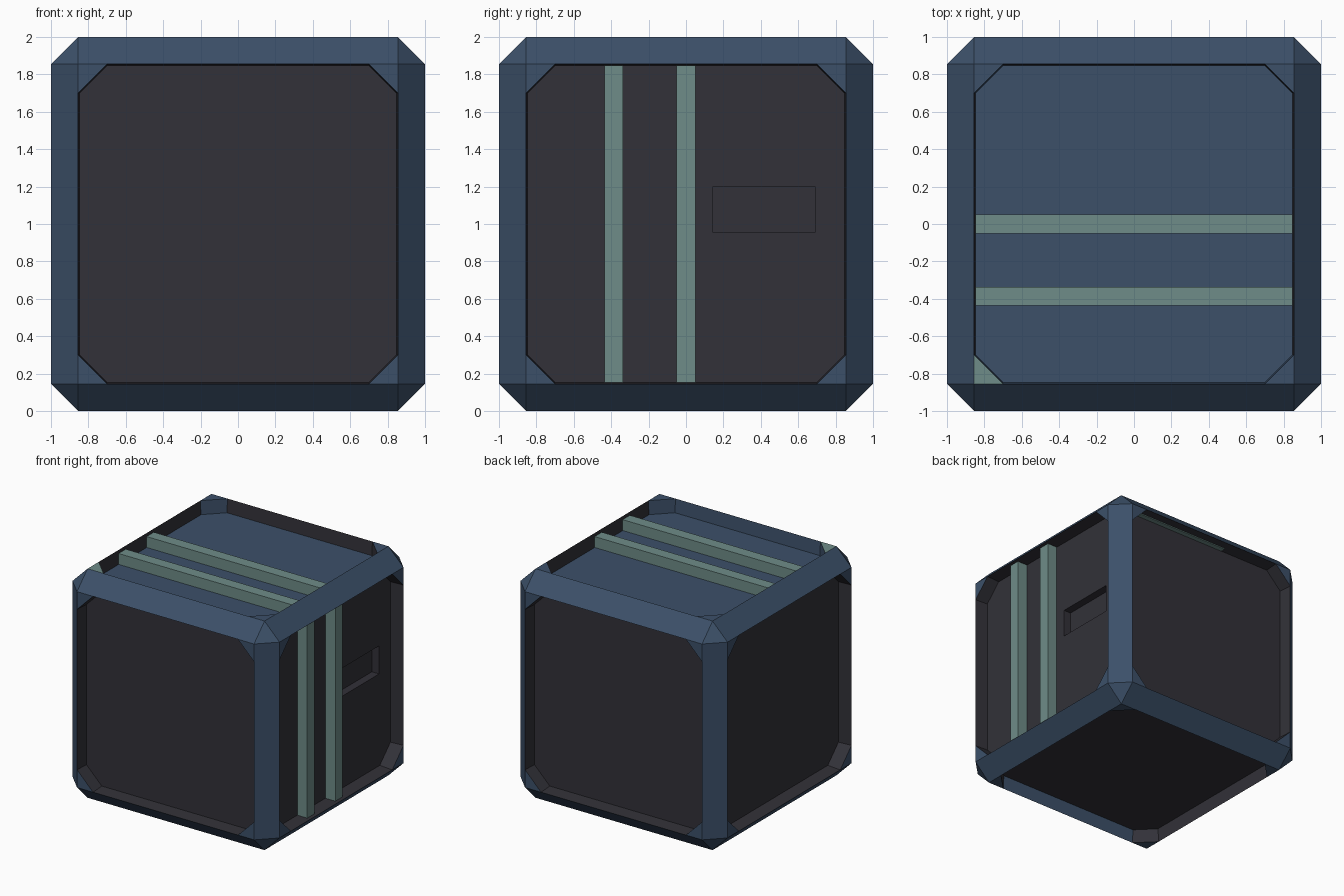
import bpy, bmesh
from mathutils import Vector

if "Cube" in bpy.data.objects:
    bpy.data.objects.remove(bpy.data.objects["Cube"])

HALF, EDGE, CUT, FLOOR = 1.0, 0.855, 0.70, 0.88


def srgb(r, g, b):
    return tuple((c / 255 / 12.92) if c < 10 else ((c / 255 + 0.055) / 1.055) ** 2.4
                 for c in (r, g, b)) + (1.0,)


def material(name, rgb):
    m = bpy.data.materials.new(name)
    m.diffuse_color = srgb(*rgb)
    m.use_nodes = True
    m.node_tree.nodes["Principled BSDF"].inputs["Base Color"].default_value = m.diffuse_color
    return m


MATS = [material("slate_blue", (60, 80, 105)),
        material("charcoal", (50, 49, 56)),
        material("sage_green", (110, 140, 136))]
BLUE, DARK, GREEN = range(3)


def finish(bm, name):
    me = bpy.data.meshes.new(name)
    bm.to_mesh(me)
    bm.free()
    for m in MATS:
        me.materials.append(m)
    ob = bpy.data.objects.new(name, me)
    bpy.context.collection.objects.link(ob)
    return ob


def box(name, lo, hi, mat):
    bm = bmesh.new()
    bmesh.ops.create_cube(bm, size=1)
    for v in bm.verts:
        v.co = Vector(l + (c + 0.5) * (h - l) for c, l, h in zip(v.co, lo, hi))
    for f in bm.faces:
        f.material_index = mat
    return finish(bm, name)


# Outer frame: chamfered cube with the six flat faces removed
bm = bmesh.new()
bmesh.ops.create_cube(bm, size=2)
bmesh.ops.bevel(bm, geom=bm.edges[:], offset=HALF - EDGE, segments=1,
                affect='EDGES', profile=0.5)
bm.normal_update()
flat = [f for f in bm.faces if max(abs(c) for c in f.normal) > 0.99]
bmesh.ops.delete(bm, geom=flat, context='FACES')
bmesh.ops.translate(bm, vec=(0, 0, 1), verts=bm.verts)
finish(bm, "chamfered_frame")


def octagon(h, c):
    return [(-c, -h), (c, -h), (h, -c), (h, c), (c, h), (-c, h), (-h, c), (-h, -c)]


def panel(name, u, v, floor=DARK, walls=None, gussets=None, slot=None):
    """Recessed octagonal panel with corner gussets; u, v span the face."""
    u, v = Vector(u), Vector(v)
    n = u.cross(v)
    walls, gussets = walls or {}, gussets or {}
    bm = bmesh.new()

    def pt(a, b, d):
        return u * a + v * b + n * d + Vector((0, 0, 1))

    def face(points, mat):
        f = bm.faces.new([bm.verts.new(pt(*p)) for p in points])
        f.material_index = mat

    def ring(top, low):
        for i in range(len(top)):
            j = (i + 1) % len(top)
            face([top[i], top[j], low[j], low[i]], walls.get(i, DARK))

    # floor, split into a grid where a slot is sunk into it
    low = [(a, b, FLOOR) for a, b in octagon(0.847, CUT)]
    face(low, floor)
    if slot:
        a0, a1, b0, b1, depth = slot
        for co, no in ((pt(a0, 0, 0), u), (pt(a1, 0, 0), u),
                       (pt(0, b0, 0), v), (pt(0, b1, 0), v)):
            bmesh.ops.bisect_plane(bm, geom=bm.verts[:] + bm.edges[:] + bm.faces[:],
                                   plane_co=co, plane_no=no)
        mid = pt((a0 + a1) / 2, (b0 + b1) / 2, FLOOR)
        hole = min(bm.faces, key=lambda f: (f.calc_center_median() - mid).length)
        bmesh.ops.delete(bm, geom=[hole], context='FACES')
        rect = [(a0, b0), (a1, b0), (a1, b1), (a0, b1)]
        base = [(a, b, FLOOR - depth) for a, b in rect]
        ring([(a, b, FLOOR) for a, b in rect], base)
        face(base, floor)

    # recess walls and flush corner gussets
    top = [(a, b, HALF) for a, b in octagon(EDGE, CUT)]
    ring(top, low)
    for i in (1, 3, 5, 7):
        p, q = top[i], top[(i + 1) % 8]
        corner = tuple(EDGE if s > 0 else -EDGE for s in p[:2]) + (HALF,)
        face([p, corner, q], gussets.get(i, BLUE))
    bmesh.ops.remove_doubles(bm, verts=bm.verts, dist=1e-5)
    finish(bm, name)


X, Y, Z = (1, 0, 0), (0, 1, 0), (0, 0, 1)
panel("front_panel", X, Z)
panel("right_panel", Y, Z, slot=(0.145, 0.69, -0.045, 0.20, 0.07))
panel("back_panel", (-1, 0, 0), Z)
panel("left_panel", (0, -1, 0), Z)
panel("top_panel", X, Y, floor=BLUE, gussets={7: GREEN},
      walls={0: BLUE, 1: BLUE, 5: BLUE, 7: BLUE})
panel("bottom_panel", X, (0, -1, 0), walls={4: BLUE})

# Straps on the top and right side
for i, y in enumerate((-0.387, 0.0)):
    box(f"top_strap_{i + 1}", (-0.848, y - 0.05, 1.87), (0.848, y + 0.05, 1.975), GREEN)
    box(f"right_strap_{i + 1}", (0.87, y - 0.05, 0.152), (0.975, y + 0.05, 1.848), GREEN)

# Thin painted strip under the upper lip of the back recess
box("back_lip_strip", (-0.2, 0.885, 1.842), (0.7, 0.93, 1.85), GREEN)
